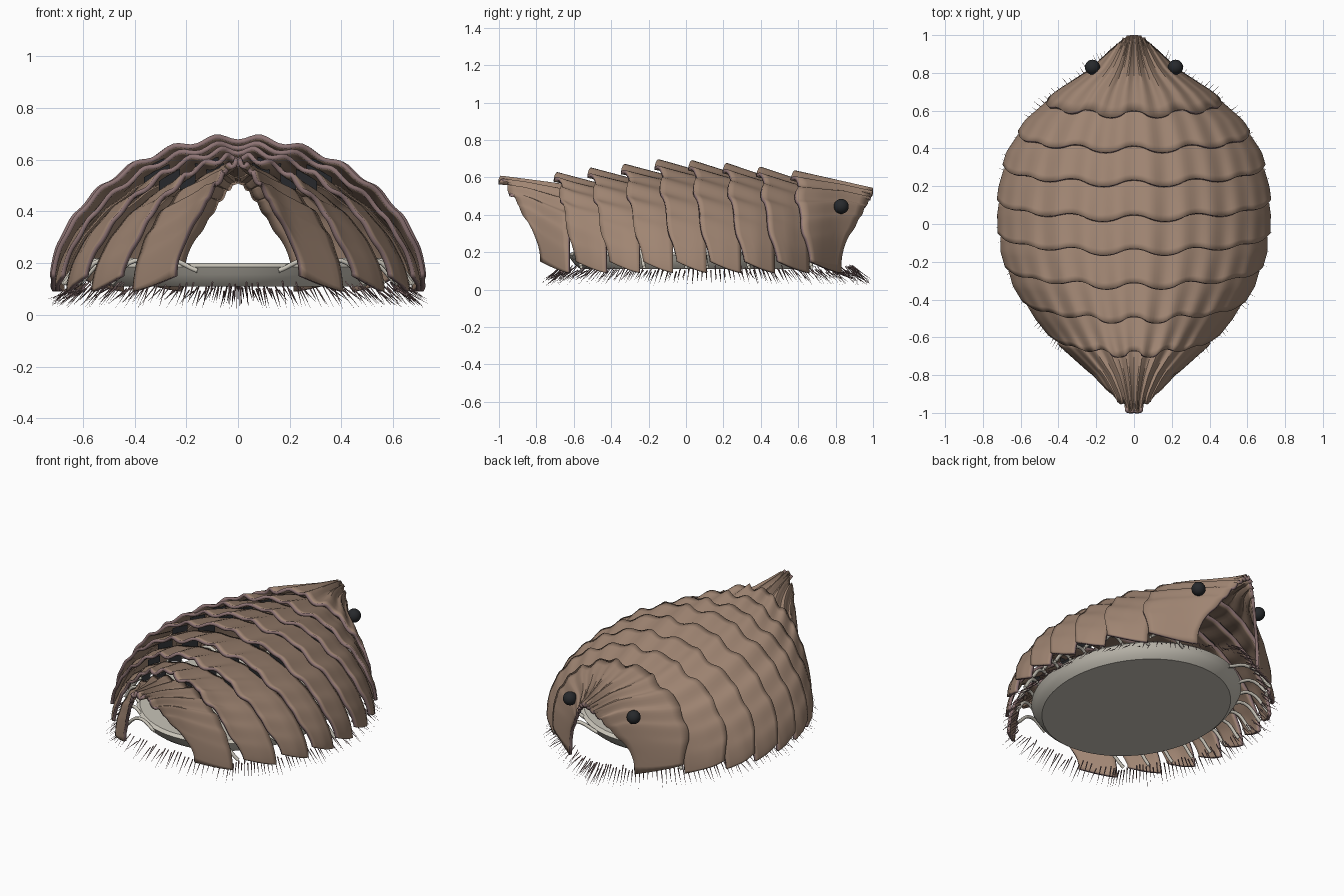
import bpy, bmesh, random
from math import sin, cos, pi
from mathutils import Vector

random.seed(4)
cube = bpy.data.objects.get("Cube")
if cube:
    bpy.data.objects.remove(cube)


def material(name, r, g, b):
    m = bpy.data.materials.new(name)
    m.use_nodes = True
    m.diffuse_color = (r, g, b, 1)
    m.node_tree.nodes["Principled BSDF"].inputs["Base Color"].default_value = (r, g, b, 1)
    return m


brown = material("shell brown", .35, .235, .17)
mauve = material("rim mauve", .27, .175, .175)
pale = material("pale flesh", .58, .55, .48)
black = material("eye black", .02, .022, .025)


def add(name, bm, *mats, smooth=True):
    me = bpy.data.meshes.new(name)
    bm.to_mesh(me)
    bm.free()
    ob = bpy.data.objects.new(name, me)
    bpy.context.collection.objects.link(ob)
    for m in mats:
        me.materials.append(m)
    if smooth:
        bpy.ops.object.select_all(action='DESELECT')
        ob.select_set(True)
        bpy.context.view_layer.objects.active = ob
        bpy.ops.object.shade_smooth_by_angle(angle=.6)
    return ob


def grid(bm, nu, nv, func):
    rows = [[bm.verts.new(func(i / nu, j / nv)) for i in range(nu + 1)] for j in range(nv + 1)]
    for a, b in zip(rows, rows[1:]):
        for i in range(nu):
            bm.faces.new((a[i], a[i + 1], b[i + 1], b[i]))


# Half width of the whole body along its length
OUTLINE = [(-1, .08), (-.9, .13), (-.8, .21), (-.65, .39), (-.5, .52), (-.33, .635),
           (-.15, .70), (.05, .72), (.2, .71), (.38, .67), (.55, .57), (.7, .41),
           (.82, .235), (.9, .16), (1, .08)]


def half_width(y):
    for (a, wa), (b, wb) in zip(OUTLINE, OUTLINE[1:]):
        if y <= b:
            return wa + (wb - wa) * max(0, (y - a) / (b - a))
    return OUTLINE[-1][1]


BASE = .09


def shell_point(t, y, top, base=BASE, flare=0):
    # the arch is round in the middle and steep-walled at both ends
    steep = min(1, max(0, (abs(y) - .6) / .25))
    arch = max(0, cos(t)) ** (1.15 - .55 * steep)
    return Vector(((half_width(y) + flare) * sin(t), y, base + (top - base) * arch))


def make_plate(name, back, front, z_back, z_front, sweep_back, sweep_front, ripple):
    # sweeps pull the two edges inward towards the bottom hem
    def point(u, v):
        t = (u - .5) * pi
        s = abs(sin(t))
        crown = max(0, cos(t))
        y0 = back + sweep_back * (.55 * s ** 2 + .45 * s ** 20) + .02 * cos(13 * t) * crown ** 2
        y1 = front - sweep_front * (.6 * s ** 3 + .4 * s ** 20)
        y = y0 + (y1 - y0) * v
        fade = 1 - (1 - ripple) * v
        top = z_back + (z_front - z_back) * v
        p = shell_point(t, y, top, BASE + .06 * (1 - v) ** 1.3, .012 * (1 - v))
        p.z -= .012 * cos(26 * t) * fade * crown
        return p
    bm = bmesh.new()
    grid(bm, 96, 8, point)
    ob = add(name, bm, brown, mauve)
    solid = ob.modifiers.new("thickness", 'SOLIDIFY')
    solid.thickness = .018
    solid.offset = -1
    solid.material_offset_rim = 1


# Overlapping back plates: rear edge position and height
EDGES = [(-.69, .62), (-.51, .645), (-.33, .665), (-.15, .69), (.03, .685),
         (.215, .67), (.395, .65), (.58, .63)]
for i, (y, z) in enumerate(EDGES[:-1]):
    nxt, nz = EDGES[i + 1]
    make_plate(f"back_plate_{i + 1}", y, nxt + .08, z, min(z, nz) - .06, .1, 0, .3)
make_plate("tail_plate", -.99, -.63, .60, .555, .21, 0, 1)
make_plate("head_plate", EDGES[-1][0], 1, EDGES[-1][1], .535, .09, .17, 1)

# Dark patches in the gaps below the raised plate edges
bm = bmesh.new()
for y, z in EDGES[:-1]:
    for centre in (-.5, -.22, .22, .5):
        def patch(u, v):
            t = centre + (u - .5) * .17
            return shell_point(t, y + .06, z - .03 - .045 * v)
        grid(bm, 4, 1, patch)
add("gap_patches", bm, black)

# Flat oval foot, wider at the top than at the sole
FOOT_Y, FOOT_A, FOOT_B = .02, .65, .55
bm = bmesh.new()
rings = []
for scale, z in ((.9, .11), (.94, .13), (.97, .155), (1, .185), (.97, .2)):
    rings.append([bm.verts.new((FOOT_B * scale * cos(k * pi / 32),
                                FOOT_Y + FOOT_A * scale * sin(k * pi / 32), z))
                  for k in range(64)])
for a, b in zip(rings, rings[1:]):
    for k in range(64):
        n = (k + 1) % 64
        bm.faces.new((a[k], a[n], b[n], b[k]))
bm.faces.new(rings[0][::-1])
bm.faces.new(rings[-1])
add("foot", bm, pale)

# Curved gills arching from the foot to the shell hem
gills = bpy.data.curves.new("gills", 'CURVE')
gills.dimensions = '3D'
gills.bevel_depth = .01
gills.bevel_resolution = 1
gills.resolution_u = 5
gills.materials.append(pale)
for side in (-1, 1):
    for k in range(12):
        y = -.6 + k * .112
        inner = FOOT_B * max(.1, 1 - ((y - FOOT_Y) / FOOT_A) ** 2) ** .5 * .9
        outer = half_width(y) - .04
        sp = gills.splines.new('BEZIER')
        sp.bezier_points.add(2)
        path = ((inner, y, .17), ((inner + outer) / 2, y + .02, .21), (outer, y + .04, .12))
        for bp, (px, py, pz) in zip(sp.bezier_points, path):
            bp.co = (side * px, py, pz)
            bp.handle_left_type = bp.handle_right_type = 'AUTO'
bpy.context.collection.objects.link(bpy.data.objects.new("gills", gills))

# Fringe of fine bristles following the hem
bm = bmesh.new()
COUNT = 210
for k in range(COUNT):
    a = 2 * pi * k / COUNT
    y = .11 + .78 * sin(a)
    x = max(0, half_width(y) - .08) * min(1, abs(cos(a)) * 2.5)
    root = Vector((x if cos(a) > 0 else -x, y, random.uniform(.09, .13)))
    out = Vector((cos(a), sin(a), 0))
    tip = root + out * random.uniform(.06, .11)
    tip.z = random.uniform(.02, .06)
    side = Vector((-out.y, out.x, 0)) * .004
    up = Vector((0, 0, .004))
    base = [bm.verts.new(root + d) for d in (side, up, -side, -up)]
    end = bm.verts.new(tip)
    for i in range(4):
        bm.faces.new((base[i], base[(i + 1) % 4], end))
add("bristles", bm, mauve, smooth=False)

# Round eyes
for name, x in (("left_eye", .22), ("right_eye", -.22)):
    bm = bmesh.new()
    bmesh.ops.create_uvsphere(bm, u_segments=20, v_segments=12, radius=.04)
    bmesh.ops.translate(bm, verts=bm.verts, vec=(x, .83, .445))
    add(name, bm, black)
